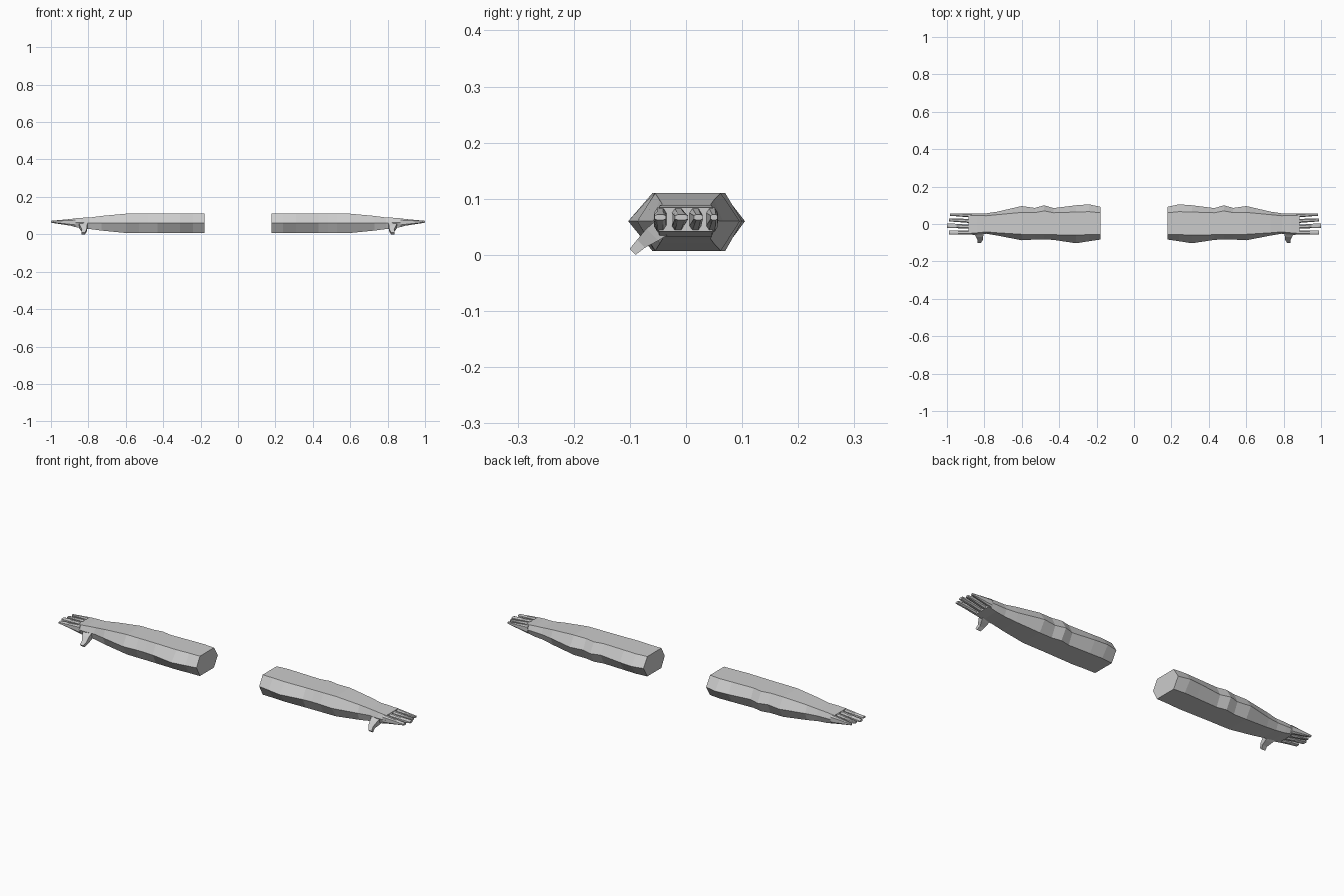
import bpy, bmesh
from mathutils import Vector

grey = bpy.data.materials.new("light grey")
grey.diffuse_color = (0.6, 0.6, 0.6, 1)


def loft(name, rings, side):
    """Skin a list of equal-length rings, cap both ends, mirror by side."""
    bm = bmesh.new()
    vs = [[bm.verts.new((p[0] * side, p[1], p[2])) for p in r] for r in rings]
    n = len(vs[0])
    for a, b in zip(vs, vs[1:]):
        for i in range(n):
            j = (i + 1) % n
            bm.faces.new((a[i], a[j], b[j], b[i]))
    bm.faces.new(vs[0])
    bm.faces.new(vs[-1])
    bmesh.ops.recalc_face_normals(bm, faces=bm.faces)
    me = bpy.data.meshes.new(name)
    bm.to_mesh(me)
    bm.free()
    me.materials.append(grey)
    bpy.context.collection.objects.link(bpy.data.objects.new(name, me))


def hexagon(x, front, front_ridge, back_ridge, back, low, mid, high):
    return [(x, front, mid), (x, front_ridge, high), (x, back_ridge, high),
            (x, back, mid), (x, back_ridge, low), (x, front_ridge, low)]


# Arm stations: x, front, front ridge, back ridge, back, low, mid, high
ARM = [
    (0.18, -0.083, -0.055, 0.060, 0.092, 0.007, 0.060, 0.110),
    (0.24, -0.092, -0.056, 0.066, 0.105, 0.007, 0.060, 0.110),
    (0.31, -0.103, -0.060, 0.064, 0.100, 0.007, 0.060, 0.110),
    (0.43, -0.085, -0.057, 0.060, 0.085, 0.007, 0.060, 0.110),
    (0.48, -0.082, -0.056, 0.070, 0.100, 0.007, 0.060, 0.110),
    (0.53, -0.083, -0.056, 0.061, 0.086, 0.007, 0.060, 0.110),
    (0.60, -0.087, -0.055, 0.062, 0.096, 0.007, 0.060, 0.110),
    (0.73, -0.062, -0.047, 0.050, 0.066, 0.020, 0.060, 0.098),
    (0.79, -0.052, -0.042, 0.044, 0.057, 0.028, 0.061, 0.090),
    (0.84, -0.058, -0.047, 0.046, 0.057, 0.033, 0.062, 0.088),
    (0.885, -0.057, -0.048, 0.047, 0.056, 0.042, 0.063, 0.084),
]

# Fingers: base y, tip y, tip x, tip half width
FINGERS = [(-0.046, -0.046, 0.99, 0.010), (-0.015, -0.008, 1.0, 0.012),
           (0.016, 0.022, 0.99, 0.008), (0.046, 0.050, 0.985, 0.006)]

# Thumb: centre, half width along x, half thickness
THUMB = [((0.828, -0.038, 0.052), 0.025, 0.017),
         ((0.826, -0.060, 0.036), 0.019, 0.015),
         ((0.822, -0.080, 0.020), 0.013, 0.010),
         ((0.828, -0.095, 0.0055), 0.010, 0.0075)]


def finger(y0, y1, x1, w1):
    rings = []
    for t in (0, 0.6, 1):
        x = 0.87 + (x1 - 0.87) * t
        y = y0 + (y1 - y0) * t
        w = 0.011 + (w1 - 0.011) * t
        h = 0.021 - 0.016 * t
        z = 0.063 + 0.004 * t
        rings.append([(x, y - w, z - h * 0.6), (x, y - w, z + h * 0.6),
                      (x, y - w * 0.5, z + h), (x, y + w * 0.5, z + h),
                      (x, y + w, z + h * 0.6), (x, y + w, z - h * 0.6),
                      (x, y + w * 0.5, z - h), (x, y - w * 0.5, z - h)])
    return rings


def thumb():
    rings = []
    for c, w, t in THUMB:
        c, a, b = Vector(c), Vector((w, 0, 0)), Vector((0, -t, t)) * 0.707
        rings.append([c - a - b, c + a - b, c + a + b, c - a + b])
    return rings


for label, side in (("right", 1), ("left", -1)):
    loft(label + "_arm", [hexagon(*s) for s in ARM], side)
    for i, f in enumerate(FINGERS):
        loft(f"{label}_finger_{i + 1}", finger(*f), side)
    loft(label + "_thumb", thumb(), side)
